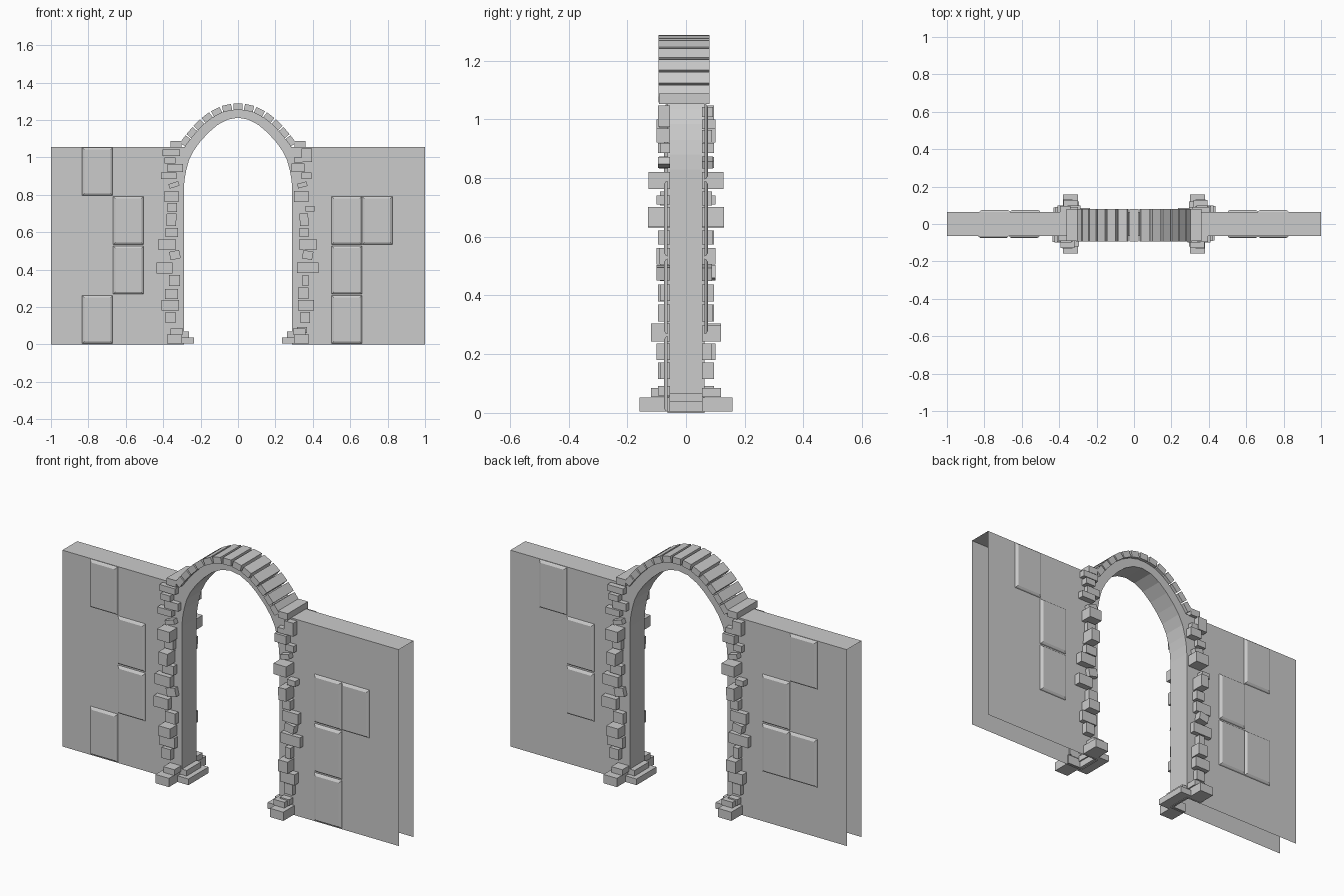
import bpy, bmesh, math
from mathutils import Vector, Matrix

if "Cube" in bpy.data.objects:
    bpy.data.objects.remove(bpy.data.objects["Cube"])

T = 0.063          # half thickness of the wall
TOP = 1.055        # height of the wall


def finish(name, bm, normals=True):
    if normals:
        bmesh.ops.recalc_face_normals(bm, faces=bm.faces)
    me = bpy.data.meshes.new(name)
    bm.to_mesh(me)
    bm.free()
    ob = bpy.data.objects.new(name, me)
    bpy.context.collection.objects.link(ob)
    return ob


def add_box(bm, x0, x1, y0, y1, z0, z1, tilt=0):
    m = (Matrix.Translation(((x0 + x1) / 2, (y0 + y1) / 2, (z0 + z1) / 2))
         @ Matrix.Rotation(math.radians(tilt), 4, 'Y')
         @ Matrix.Diagonal((x1 - x0, y1 - y0, z1 - z0, 1)))
    bmesh.ops.create_cube(bm, size=1, matrix=m)


# Wall shell with arched opening: open at the bottom and the far ends
inner = [(.29, 0), (.29, .83), (.286, .88), (.277, .93), (.262, .985), (.237, 1.035),
         (.205, 1.08), (.16, 1.13), (.11, 1.173), (.055, 1.202), (0, 1.212)]
outer = [(0, 1.257), (.07, 1.246), (.136, 1.213), (.19, 1.17), (.24, 1.115), (.285, TOP)]
loop = inner + outer + [(1, TOP), (1, 0)]
bm = bmesh.new()
for s in (-1, 1):
    f = [bm.verts.new((s * x, -T, z)) for x, z in loop]
    b = [bm.verts.new((s * x, T, z)) for x, z in loop]
    bm.faces.new(f)
    bm.faces.new(b)
    crown = len(inner) - 1
    for i in range(len(loop) - 2):
        if i != crown:
            bm.faces.new((f[i], f[i + 1], b[i + 1], b[i]))
bmesh.ops.remove_doubles(bm, verts=bm.verts, dist=1e-5)
finish("wall", bm)


# Raised rectangular panels with sloping rims
def add_panel(bm, x0, z0, side):
    w, h, e = .163, .258, .012
    rings = []
    for inset, y in ((0, T), (.003, T + .006), (e, T + .012)):
        rings.append([bm.verts.new((x, side * y, z)) for x, z in (
            (x0 + inset, z0 + inset), (x0 + w - inset, z0 + inset),
            (x0 + w - inset, z0 + h - inset), (x0 + inset, z0 + h - inset))])
    for a, c in zip(rings, rings[1:]):
        for i in range(4):
            j = (i + 1) % 4
            bm.faces.new((a[i], a[j], c[j], c[i]))
    bm.faces.new(rings[-1])


ROWS = [.004, .268, .533, .795]
front = [(-.833, 3), (-.668, 2), (-.668, 1), (-.833, 0), (.5, 2), (.663, 2), (.5, 1), (.5, 0)]
back = [(.663, 3), (.5, 2), (.5, 1), (-.826, 3), (-.663, 2), (-.663, 1), (-.826, 1)]
for name, cells, side in (("front_panels", front, -1), ("back_panels", back, 1)):
    bm = bmesh.new()
    for x, r in cells:
        add_panel(bm, x, ROWS[r], side)
    finish(name, bm)

# Arch stones spaced evenly along the outer curve
path = [Vector((-x, z)) for x, z in reversed(outer)] + [Vector(p) for p in outer[1:]]
lens = [(b - a).length for a, b in zip(path, path[1:])]
total, count = sum(lens), 12


def point_at(d):
    for a, b, l in zip(path, path[1:], lens):
        if d <= l + 1e-6:
            return a.lerp(b, d / l)
        d -= l
    return path[-1].copy()


bm = bmesh.new()
step = total / 13
for i in range(13):
    p, q = point_at(i * step + .003), point_at((i + 1) * step - .003)
    d = (q - p).normalized()
    n = Vector((-d.y, d.x))
    c = (p + q) / 2 + n * .017
    m = (Matrix.Translation((c.x, -.007, c.y))
         @ Matrix.Rotation(-math.atan2(d.y, d.x), 4, 'Y')
         @ Matrix.Diagonal(((q - p).length, .174, .034, 1)))
    bmesh.ops.create_cube(bm, size=1, matrix=m)
finish("arch_stones", bm)

# Rough edge stones: near x, far x, low z, high z, tilt
left = [(.335, .388, .115, .172, 0), (.315, .408, .18, .237, 0), (.32, .39, .243, .297, 0),
        (.31, .37, .312, .37, 0), (.35, .435, .38, .438, 0), (.31, .365, .455, .5, -12),
        (.335, .425, .505, .562, 0), (.32, .387, .573, .622, 0), (.33, .382, .633, .7, 2),
        (.325, .376, .707, .755, 0), (.318, .392, .762, .82, 0), (.315, .37, .84, .865, -18),
        (.33, .413, .885, .92, 0), (.295, .376, .922, .963, 0), (.335, .392, .967, 1.0, 0),
        (.31, .403, 1.008, 1.042, 0)]
right = [(.315, .37, .06, .092, 0), (.335, .385, .115, .172, 0), (.32, .405, .18, .237, 0),
         (.322, .378, .243, .305, 0), (.345, .378, .312, .37, 0), (.315, .43, .382, .438, 0),
         (.345, .4, .455, .5, 10), (.33, .42, .505, .562, 0), (.328, .377, .573, .622, 0),
         (.33, .376, .633, .7, -2), (.36, .41, .71, .74, 0), (.3, .376, .762, .82, 0),
         (.318, .37, .84, .865, -15), (.34, .393, .885, .92, 0), (.287, .355, .922, .968, 0),
         (.3, .345, .972, 1.0, 0), (.34, .395, .975, 1.047, 0)]
DEEP = {.762: .128, .633: .13, .243: .12}
DEPTHS = (.095, .088, .1, .092)
bm = bmesh.new()
for turn in (1, -1):          # the back repeats the front turned half round
    for s, stones in ((-1, left), (1, right)):
        for i, (a, b, z0, z1, tilt) in enumerate(stones):
            d = DEEP.get(z0, DEPTHS[i % 4])
            x0, x1 = sorted((s * turn * a, s * turn * b))
            y0, y1 = sorted((-turn * d, -turn * .055))
            add_box(bm, x0, x1, y0, y1, z0, z1, tilt * turn)
finish("edge_stones", bm)

# Foot stones and cap stones on both piers
feet, caps = bmesh.new(), bmesh.new()
for s in (-1, 1):
    def pier(bm, a, b, *rest):
        add_box(bm, *sorted((s * a, s * b)), *rest)
    for y0, y1 in ((-.158, -.055), (.055, .158)):
        pier(feet, .3, .38, y0, y1, .005, .052)
    pier(feet, .235, .305, -.085, .085, .005, .038)
    pier(feet, .262, .312, -.062, .062, .038, .068)
    for y0, y1 in ((-.12, -.055), (.055, .12)):
        pier(feet, .295, .36, y0, y1, .054, .085)
    pier(caps, .303, .36, -.092, .08, TOP - .003, 1.088)
finish("foot_stones", feet)
finish("cap_stones", caps)
